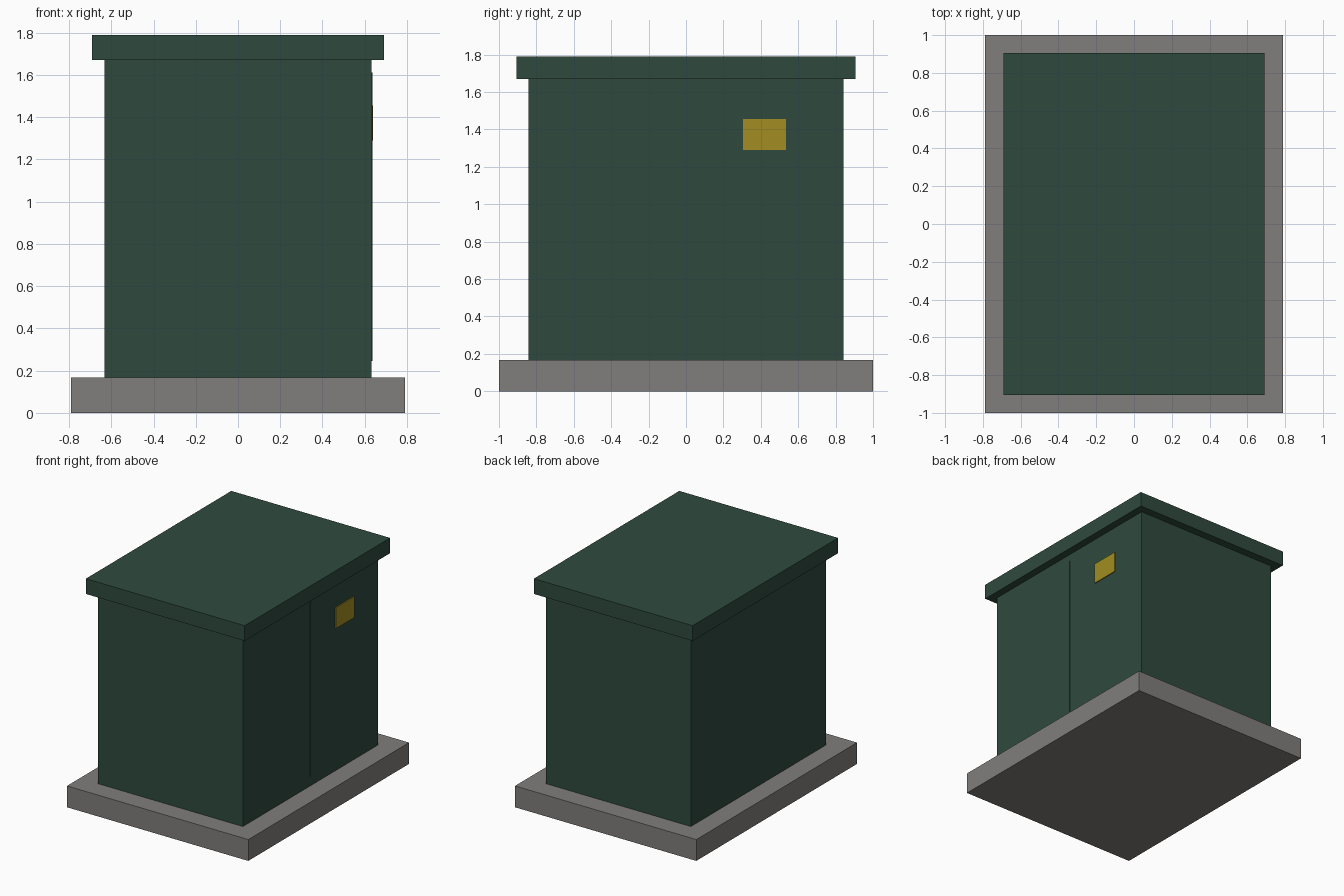
import bpy

cube = bpy.data.objects.get("Cube")
if cube:
    bpy.data.objects.remove(cube, do_unlink=True)


def material(name, rgb):
    mat = bpy.data.materials.new(name)
    mat.use_nodes = True
    mat.diffuse_color = (*rgb, 1)
    mat.node_tree.nodes["Principled BSDF"].inputs["Base Color"].default_value = (*rgb, 1)
    return mat


def box(name, mat, x, y, z):
    """Box spanning the given (low, high) range on each axis."""
    spans = (x, y, z)
    bpy.ops.mesh.primitive_cube_add(size=1)
    obj = bpy.context.object
    obj.name = name
    for v in obj.data.vertices:
        v.co = [(lo + hi) / 2 + c * (hi - lo) for c, (lo, hi) in zip(v.co, spans)]
    obj.data.materials.append(mat)
    return obj


green = material("dark green paint", (0.028, 0.068, 0.048))
concrete = material("grey concrete", (0.22, 0.21, 0.2))
yellow = material("warning yellow", (0.36, 0.27, 0.016))

# Concrete plinth, cabinet and overhanging lid
box("plinth", concrete, (-0.79, 0.79), (-1, 1), (0, 0.168))
box("cabinet_body", green, (-0.632, 0.632), (-0.842, 0.842), (0.168, 1.67))
box("roof_lid", green, (-0.692, 0.692), (-0.905, 0.905), (1.67, 1.79))

# Door seam strip and blank warning plate on the +x side
box("door_seam", green, (0.63, 0.637), (-0.008, 0.008), (0.245, 1.612))
box("warning_plate", yellow, (0.63, 0.639), (0.305, 0.535), (1.29, 1.455))
